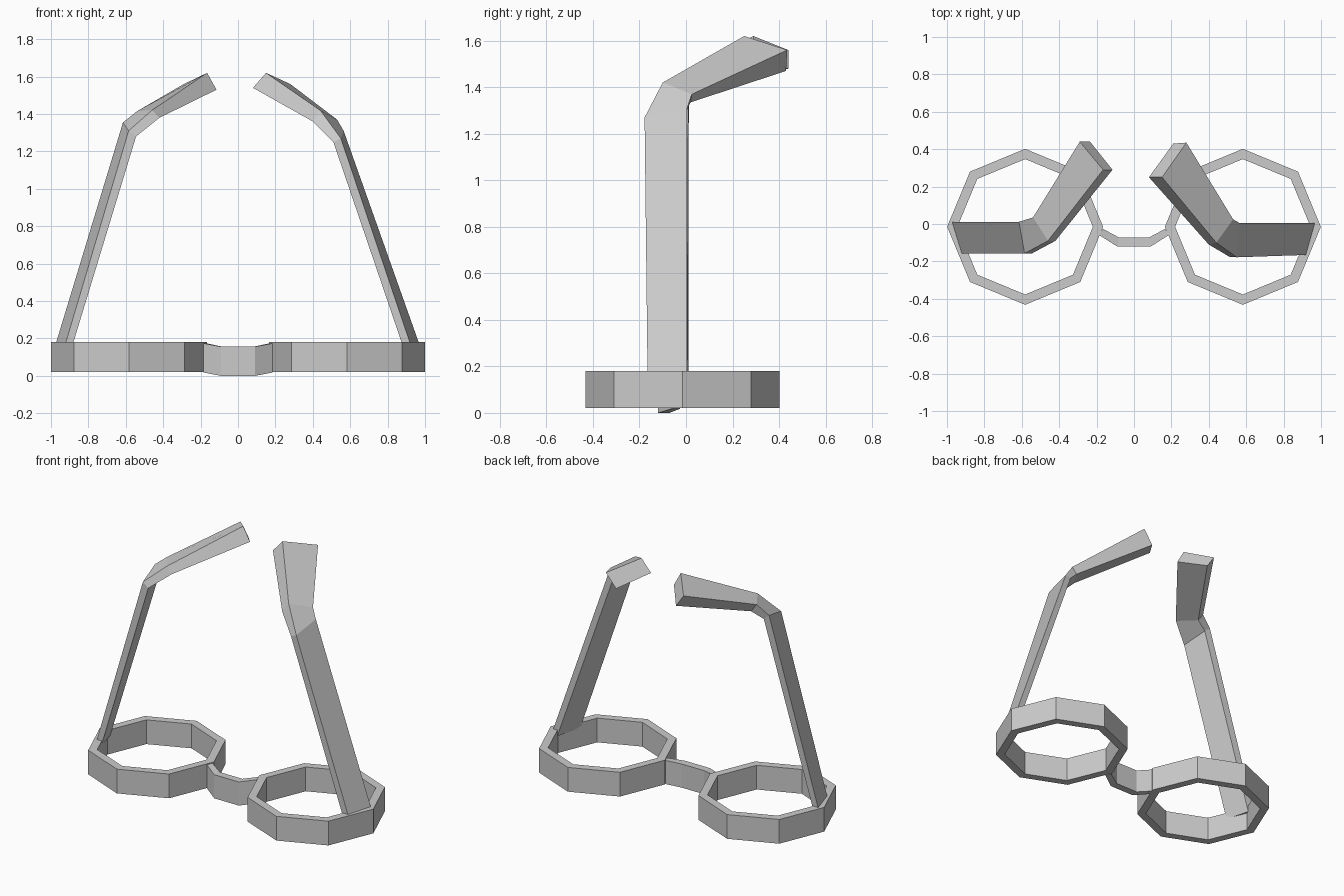
import bpy
from math import cos, sin, radians


def make_object(name, verts, faces):
    mesh = bpy.data.meshes.new(name)
    mesh.from_pydata(verts, [], faces)
    obj = bpy.data.objects.new(name, mesh)
    bpy.context.collection.objects.link(obj)
    # consistent outward normals
    import bmesh
    bm = bmesh.new()
    bm.from_mesh(mesh)
    bmesh.ops.recalc_face_normals(bm, faces=bm.faces)
    bm.to_mesh(mesh)
    bm.free()
    return obj


def loft(name, sections, closed=False):
    """Skin a strip of four-sided sections, capped unless closed."""
    n = len(sections)
    verts = [p for s in sections for p in s]
    faces = []
    for i in range(n if closed else n - 1):
        a, b = 4 * i, 4 * ((i + 1) % n)
        for k in range(4):
            m = (k + 1) % 4
            faces.append((a + k, a + m, b + m, b + k))
    if not closed:
        faces += [(0, 1, 2, 3), tuple(range(4 * n - 4, 4 * n))]
    return make_object(name, verts, faces)


# Octagonal lens rims
for name, cx in (("left_rim", -0.582), ("right_rim", 0.582)):
    sections = []
    for i in range(8):
        c, s = cos(radians(45 * i)), sin(radians(45 * i))
        sections.append([(cx + r * c, -0.015 + r * s, z) for r, z in
                         ((0.417, 0.02), (0.417, 0.18), (0.362, 0.18), (0.362, 0.02))])
    loft(name, sections, closed=True)

# Nose bridge: x, front y, back y, bottom z
half = [(0.185, -0.06, -0.025, 0.018), (0.09, -0.12, -0.071, 0.0)]
path = [(-x, f, b, z) for x, f, b, z in half] + half[::-1]
loft("nose_bridge", [[(x, f, z), (x, f, z + 0.156),
                      (x * 0.91, b, z + 0.156), (x * 0.91, b, z)] for x, f, b, z in path])

# Temples: sections of outer-front, inner-front, inner-back, outer-back corners
loft("left_temple", [
    [(-0.932, -0.158, 0.14), (-0.892, -0.155, 0.14), (-0.937, 0.005, 0.14), (-0.984, 0.01, 0.14)],
    [(-0.585, -0.157, 1.31), (-0.545, -0.157, 1.28), (-0.575, 0.01, 1.32), (-0.615, 0.012, 1.355)],
    [(-0.46, -0.09, 1.42), (-0.42, -0.09, 1.38), (-0.50, 0.035, 1.36), (-0.54, 0.035, 1.415)],
    [(-0.165, 0.29, 1.62), (-0.115, 0.29, 1.53), (-0.235, 0.44, 1.48), (-0.29, 0.44, 1.56)],
])
loft("right_temple", [
    [(0.932, -0.165, 0.14), (0.888, -0.165, 0.14), (0.937, 0.005, 0.14), (0.98, 0.005, 0.14)],
    [(0.55, -0.178, 1.27), (0.51, -0.175, 1.25), (0.525, 0.003, 1.30), (0.565, 0.005, 1.31)],
    [(0.44, -0.10, 1.42), (0.40, -0.11, 1.36), (0.49, 0.02, 1.335), (0.53, 0.025, 1.37)],
    [(0.15, 0.25, 1.62), (0.08, 0.25, 1.54), (0.21, 0.43, 1.47), (0.28, 0.435, 1.56)],
])
